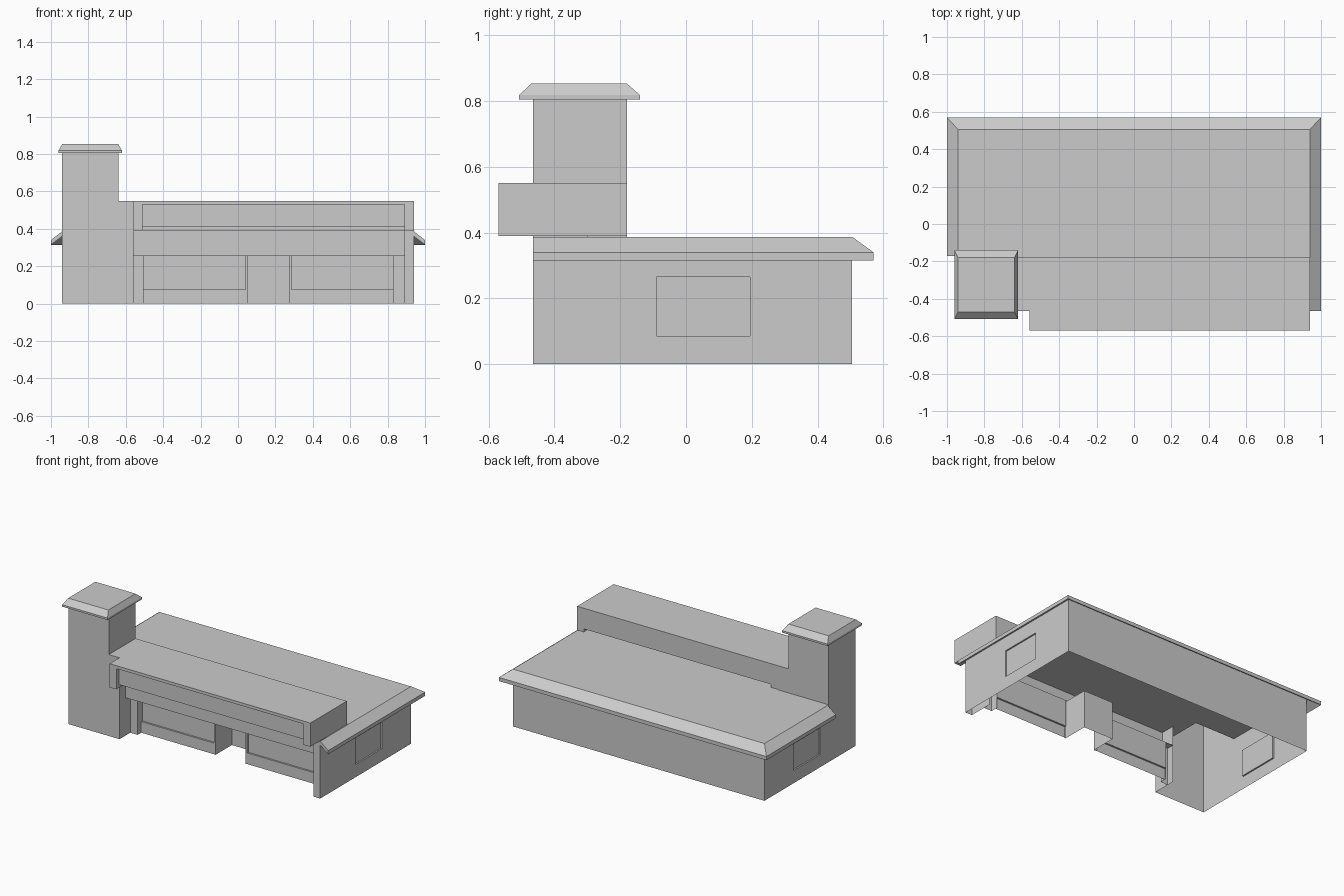
import bpy, bmesh
from mathutils import Vector

if "Cube" in bpy.data.objects:
    bpy.data.objects.remove(bpy.data.objects["Cube"])


def make(name, verts, faces, out=None):
    bm = bmesh.new()
    vs = [bm.verts.new(v) for v in verts]
    for f in faces:
        bm.faces.new([vs[i] for i in f])
    bm.normal_update()
    bm.faces.ensure_lookup_table()
    if out is not None and bm.faces[-1].normal.dot(Vector(out)) < 0:
        bmesh.ops.reverse_faces(bm, faces=bm.faces[:])
    me = bpy.data.meshes.new(name)
    bm.to_mesh(me)
    bm.free()
    ob = bpy.data.objects.new(name, me)
    bpy.context.collection.objects.link(ob)
    return ob


def loft(name, loops, out, start=False):
    """Joins four-point loops in order and closes the last one."""
    n = 4
    faces = [(k*n + i, k*n + (i+1) % n, (k+1)*n + (i+1) % n, (k+1)*n + i)
             for k in range(len(loops) - 1) for i in range(n)]
    if start:
        faces.append((3, 2, 1, 0))
    faces.append(tuple(range((len(loops)-1)*n, len(loops)*n)))
    return make(name, [p for l in loops for p in l], faces, out)


def box(name, x, y, z, skip=""):
    """Box from ranges; skip leaves out faces: l r f b d u."""
    v = [(a, b, c) for c in z for b in y for a in x]
    sides = dict(l=(0, 4, 6, 2), r=(1, 3, 7, 5), f=(0, 1, 5, 4),
                 b=(2, 6, 7, 3), d=(0, 2, 3, 1), u=(4, 5, 7, 6))
    return make(name, v, [f for k, f in sides.items() if k not in skip])


def rect_x(x, y, z):
    return [(x, y[0], z[0]), (x, y[1], z[0]), (x, y[1], z[1]), (x, y[0], z[1])]


def rect_z(x, y, z):
    return [(x[0], y[0], z), (x[1], y[0], z), (x[1], y[1], z), (x[0], y[1], z)]


# side walls with shallow window recesses
for s, side in ((-1, "left"), (1, "right")):
    win = ((-.09, .195), (.085, .265))
    loft(side + "_wall", [rect_x(s*.94, (-.465, .505), (0, .387)),
                          rect_x(s*.94, *win), rect_x(s*.93, *win)], (s, 0, 0))

# back wall, flat roof and sloping eave around three sides
box("back_wall", (-.94, .94), (.5, .505), (0, .387), "lrfdu")
box("main_roof", (-.94, .94), (-.18, .505), (.38, .387), "lrfbd")
box("front_ceiling", (-.64, .94), (-.4, -.18), (.38, .387), "lrfbd")
path = [(-.94, -.17, -1, 0), (-.94, .505, -1, 1),
        (.94, .505, 1, 1), (.94, -.465, 1, 0)]
profile = [(0, .36), (.06, .315), (.06, .34), (0, .387)]
loft("eave", [[(x + dx*o, y + dy*o*1.08, z) for o, z in profile]
              for x, y, dx, dy in path], (0, -1, 0), True)

# tower, its lower front walls and cap
box("tower_shaft", (-.94, -.64), (-.465, -.18), (.387, .81), "du")
box("tower_base_front", (-.94, -.56), (-.465, -.3), (0, .387), "lbdu")
box("tower_shoulder", (-.64, -.56), (-.465, -.18), (.387, .55), "ld")
loft("tower_cap", [rect_z((-.94, -.64), (-.465, -.18), .805),
                   rect_z((-.96, -.62), (-.507, -.14), .805),
                   rect_z((-.96, -.62), (-.507, -.14), .818),
                   rect_z((-.94, -.64), (-.47, -.18), .853)], (0, 0, 1))

# raised sign box: core, end cheeks, top lip
box("sign_panel", (-.51, .89), (-.54, -.18), (.41, .55), "lru")
box("sign_top_lip", (-.51, .89), (-.57, -.54), (.53, .55), "lrbu")
box("sign_top", (-.51, .89), (-.57, -.18), (.54, .55), "lrfbd")
for side, x in (("left", (-.56, -.51)), ("right", (.89, .94))):
    box(side + "_sign_cheek", x, (-.57, -.18), (.39, .55))
box("sign_sill", (-.51, .89), (-.385, -.38), (.387, .41), "lrbdu")

# band over the shopfront and right end pier
box("shopfront_band", (-.56, .89), (-.4, -.3), (.255, .39), "lrb")
box("right_pier", (.89, .94), (-.465, -.3), (0, .39), "rbdu")

# shopfront: end pillars, glazed bays with low plinths, door jamb strips
for side, x in (("left", (-.56, -.505)), ("right", (.83, .89))):
    box(side + "_pillar", x, (-.35, -.3), (0, .255), "bdu")
for side, x in (("left", (-.505, .04)), ("right", (.285, .83))):
    box(side + "_window", x, (-.3, -.295), (.075, .255), "lrbdu")
    box(side + "_plinth", x, (-.312, -.3), (0, .075), "bd")
for side, x in (("left", (.04, .052)), ("right", (.275, .287))):
    box(side + "_door_jamb", x, (-.315, -.3), (0, .255), "bdu")

# deep door alcove
ax, ay = (.052, .275), (-.3, -.14)
make("door_alcove",
     [(ax[0], ay[0], 0), (ax[0], ay[1], 0), (ax[1], ay[1], 0), (ax[1], ay[0], 0),
      (ax[0], ay[0], .255), (ax[0], ay[1], .255), (ax[1], ay[1], .255), (ax[1], ay[0], .255)],
     [(0, 1, 5, 4), (2, 3, 7, 6), (7, 4, 5, 6), (1, 2, 6, 5)], (0, -1, 0))
